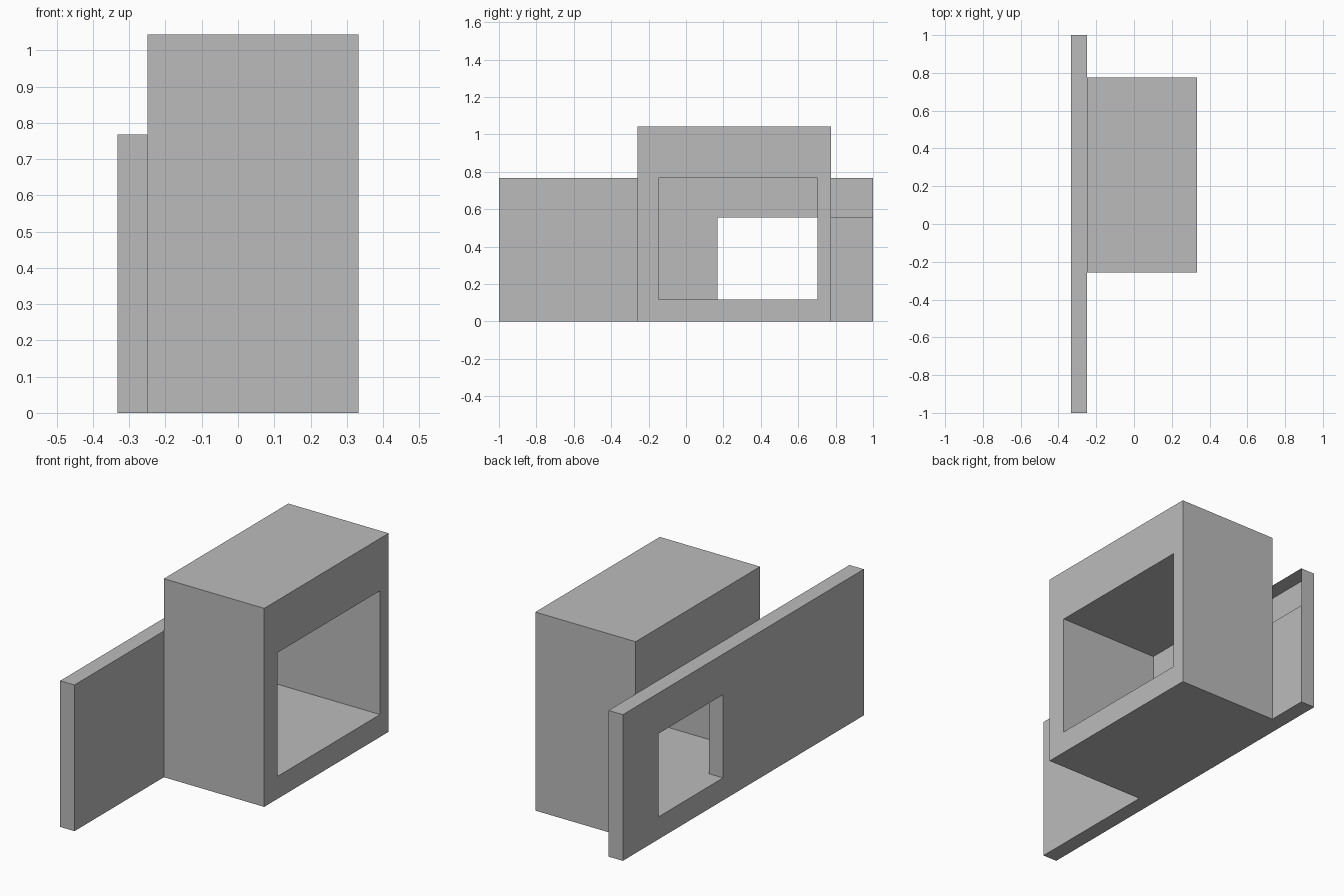
import bpy
import bmesh

if "Cube" in bpy.data.objects:
    bpy.data.objects.remove(bpy.data.objects["Cube"], do_unlink=True)

# Shared levels
PANEL_OUT, PANEL_IN, BOX_OUT = -0.333, -0.25, 0.333
BOX_FRONT, BOX_BACK = -0.258, 0.775
SILL, HEAD, PANEL_TOP, BOX_TOP = 0.118, 0.555, 0.768, 1.043

grey = bpy.data.materials.new("light_grey")
grey.use_nodes = True
colour = (0.5, 0.5, 0.5, 1)
grey.diffuse_color = colour
grey.node_tree.nodes["Principled BSDF"].inputs["Base Color"].default_value = colour


def pierced_slab(name, x0, x1, ys, zs, holes, open_at_x0=(), open_at_x1=()):
    """Slab between x0 and x1 made of y/z cells, with through-holes and open cells."""
    bm = bmesh.new()
    cells = {(i, j) for i in range(len(ys) - 1) for j in range(len(zs) - 1)} - set(holes)

    def face(*points):
        bm.faces.new([bm.verts.new(p) for p in points])

    for i, j in cells:
        ring = [(ys[i], zs[j]), (ys[i + 1], zs[j]),
                (ys[i + 1], zs[j + 1]), (ys[i], zs[j + 1])]
        if (i, j) not in open_at_x1:
            face(*[(x1, y, z) for y, z in ring])
        if (i, j) not in open_at_x0:
            face(*[(x0, y, z) for y, z in reversed(ring)])
        # Walls wherever the neighbouring cell is missing
        for k, (di, dj) in enumerate([(0, -1), (1, 0), (0, 1), (-1, 0)]):
            if (i + di, j + dj) not in cells:
                a, b = ring[k], ring[(k + 1) % 4]
                face((x0, *a), (x0, *b), (x1, *b), (x1, *a))

    bmesh.ops.remove_doubles(bm, verts=bm.verts, dist=0.0001)
    bmesh.ops.dissolve_limit(bm, angle_limit=0.01, verts=bm.verts, edges=bm.edges)
    mesh = bpy.data.meshes.new(name)
    bm.to_mesh(mesh)
    bm.free()
    mesh.materials.append(grey)
    obj = bpy.data.objects.new(name, mesh)
    bpy.context.collection.objects.link(obj)
    return obj


# Long wall panel with a small window; one bay beyond the box has no inner face
pierced_slab("wall_panel", PANEL_OUT, PANEL_IN,
             [-1, 0.168, 0.703, BOX_BACK, 1], [0, SILL, HEAD, PANEL_TOP],
             holes=[(1, 1)], open_at_x1=[(3, 2)])

# Deep box frame with a large opening; its back is closed by the panel below panel height
pierced_slab("box_frame", PANEL_IN, BOX_OUT,
             [BOX_FRONT, -0.148, 0.703, BOX_BACK], [0, SILL, PANEL_TOP, BOX_TOP],
             holes=[(1, 1)],
             open_at_x0=[(i, j) for i in range(3) for j in range(2)])
